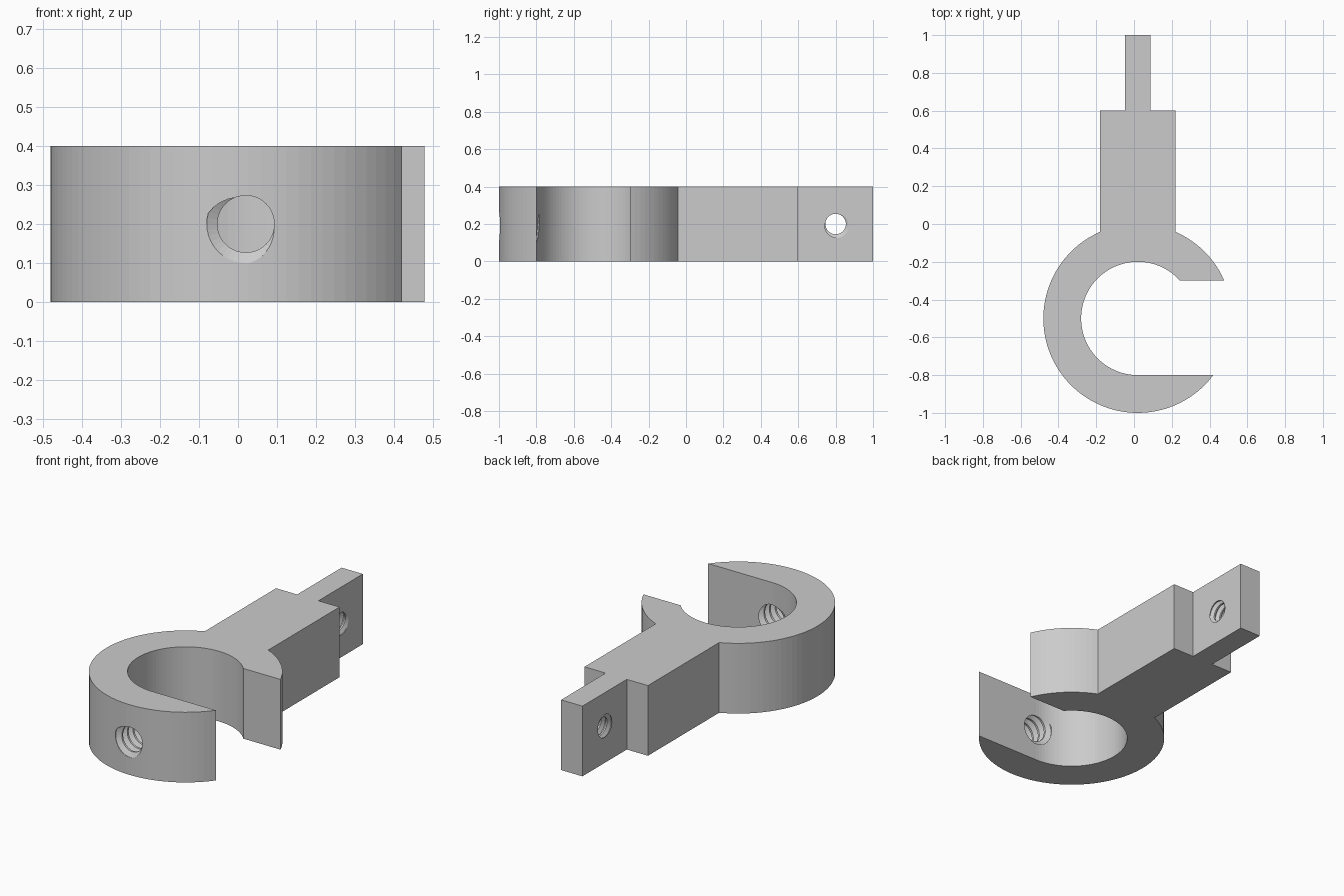
import bpy, bmesh
from math import pi, cos, sin, asin, acos, tau
from mathutils import Matrix, Vector

if "Cube" in bpy.data.objects:
    bpy.data.objects.remove(bpy.data.objects["Cube"], do_unlink=True)

grey = bpy.data.materials.new("light_grey")
grey.use_nodes = True
grey.diffuse_color = (0.6, 0.6, 0.6, 1)
grey.node_tree.nodes["Principled BSDF"].inputs["Base Color"].default_value = (0.6, 0.6, 0.6, 1)

HEIGHT = 0.4
CX, CY = 0.02, -0.5
OUTER, INNER = 0.5, 0.3


def make_object(name, bm):
    bmesh.ops.recalc_face_normals(bm, faces=bm.faces)
    mesh = bpy.data.meshes.new(name)
    bm.to_mesh(mesh)
    bm.free()
    mesh.materials.append(grey)
    obj = bpy.data.objects.new(name, mesh)
    bpy.context.collection.objects.link(obj)
    return obj


def arc(radius, start, end, steps):
    angles = [start + (end - start) * i / steps for i in range(steps + 1)]
    return [(CX + radius * cos(a), CY + radius * sin(a)) for a in angles]


def thread_cutter(name, radius, pitch, face_at, root_angle, turns):
    """Helical thread along local z, with its root meeting z = face_at at root_angle."""
    n = 40
    minor = radius - 0.5413 * pitch
    # root flat, flank, crest flat, flank
    shape = [(-1 / 16, radius), (1 / 16, radius), (3 / 8, minor), (5 / 8, minor)]
    k = len(shape)
    rows = [(t + f, r) for t in range(turns) for f, r in shape]
    z0 = face_at - pitch * (root_angle / tau + turns - 3)
    bm = bmesh.new()
    cols = []
    for i in range(n):
        a = tau * i / n
        cols.append([bm.verts.new((r * cos(a), r * sin(a), z0 + pitch * (t + i / n)))
                     for t, r in rows])
    last = len(rows) - 1
    low = bm.verts.new((0, 0, z0))
    high = bm.verts.new((0, 0, z0 + pitch * turns))
    for i in range(n):
        a, b = cols[i], cols[(i + 1) % n]
        s = k if i == n - 1 else 0          # the seam climbs one pitch
        for j in range(last - s):
            bm.faces.new((a[j], b[j + s], b[j + s + 1], a[j + 1]))
        bm.faces.new((low, b[s], a[0]))
        bm.faces.new((high, a[last - s], b[last]))
    # close the seam step at both ends
    for j in range(k):
        bm.faces.new((low, cols[0][j], cols[0][j + 1]))
        bm.faces.new((high, cols[-1][last - j], cols[-1][last - j - 1]))
    bmesh.ops.triangulate(bm, faces=bm.faces)
    return make_object(name, bm)


# Open ring, shank and tab as one extruded outline
profile = arc(OUTER, -asin(0.6), -tau + acos(-0.4), 56)
profile += [(-0.18, 0.6), (-0.047, 0.6), (-0.047, 1), (0.087, 1), (0.087, 0.6), (0.22, 0.6)]
profile += arc(OUTER, acos(0.4), asin(0.4), 12)
profile += arc(INNER, asin(2 / 3), 1.5 * pi, 60)
bm = bmesh.new()
base = bm.faces.new([bm.verts.new((x, y, 0)) for x, y in profile])
top = bmesh.ops.extrude_face_region(bm, geom=[base])["geom"]
bmesh.ops.translate(bm, vec=(0, 0, HEIGHT), verts=[v for v in top if isinstance(v, bmesh.types.BMVert)])
body = make_object("clamp_body", bm)


def place(obj, origin, right, axis):
    up = Vector(axis).cross(Vector(right))
    m = Matrix((right, up, axis)).transposed().to_4x4()
    m.translation = origin
    obj.matrix_world = m


# Threaded holes: one through the lower jaw, one through the tab
jaw_hole = thread_cutter("jaw_hole_cutter", 0.1, 0.05, 0.5, -1.83, 10)
place(jaw_hole, (CX, CY, 0.2), (1, 0, 0), (0, -1, 0))
tab_hole = thread_cutter("tab_hole_cutter", 0.075, 0.0375, 0.067, -1.0, 10)
place(tab_hole, (CX, 0.8, 0.2), (0, 1, 0), (1, 0, 0))

bpy.context.view_layer.objects.active = body
for cutter in (jaw_hole, tab_hole):
    cutter.hide_render = True
    mod = body.modifiers.new("threaded_hole", "BOOLEAN")
    mod.operation = "DIFFERENCE"
    mod.solver = "EXACT"
    mod.object = cutter
    bpy.context.view_layer.update()
    bpy.ops.object.modifier_apply(modifier=mod.name)
    bpy.data.objects.remove(cutter, do_unlink=True)
